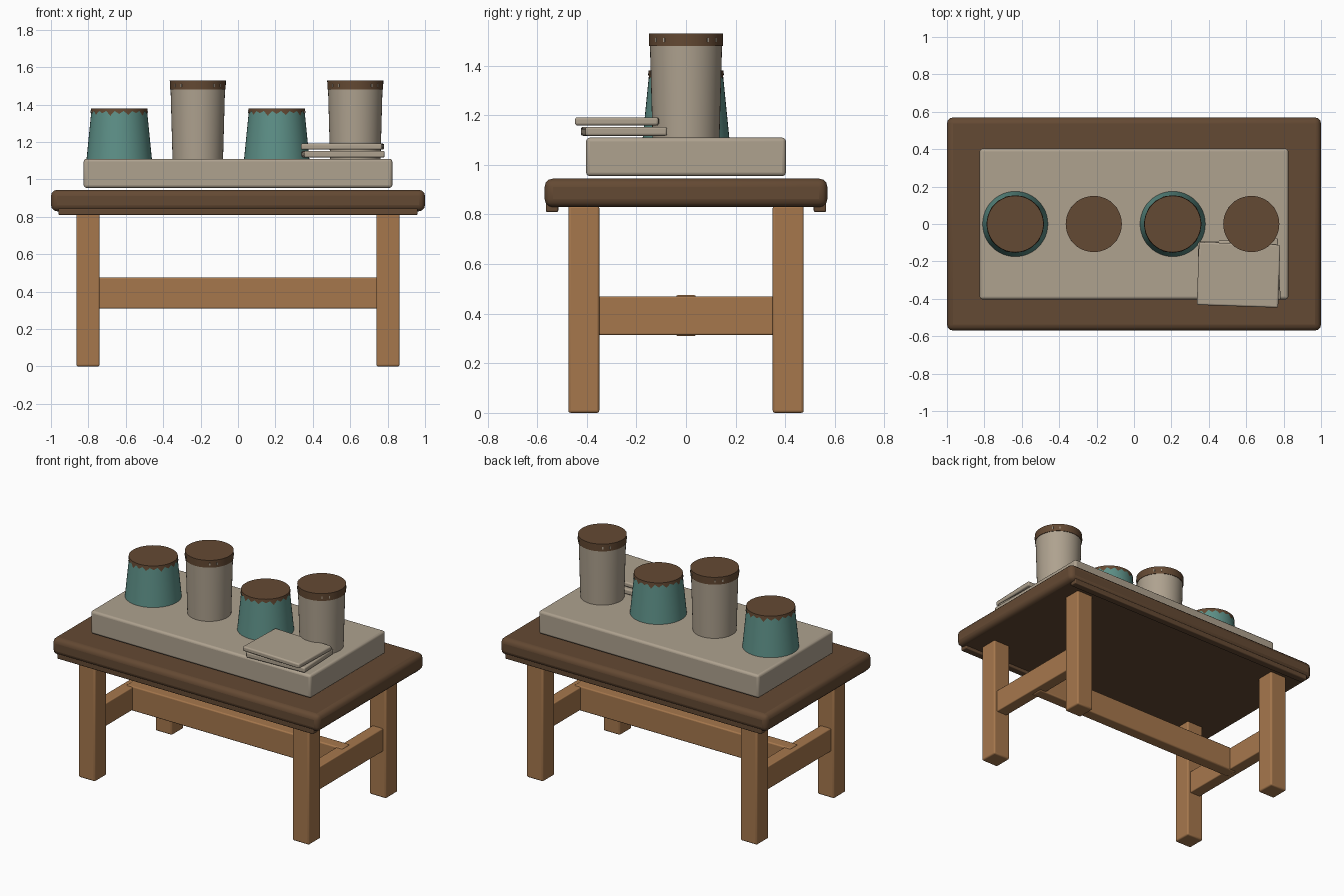
import bpy
import bmesh
from math import sin, cos, pi, radians

cube = bpy.data.objects.get("Cube")
if cube:
    bpy.data.objects.remove(cube)


def material(name, rgb):
    m = bpy.data.materials.new(name)
    m.use_nodes = True
    m.diffuse_color = (*rgb, 1)
    m.node_tree.nodes["Principled BSDF"].inputs["Base Color"].default_value = (*rgb, 1)
    return m


DARK = material("dark brown", (0.127, 0.067, 0.033))
WOOD = material("light wood", (0.38, 0.185, 0.073))
BEIGE = material("beige", (0.425, 0.36, 0.275))
TEAL = material("teal", (0.11, 0.28, 0.245))


def finish(name, bm, mat, location=(0, 0, 0), turn=0, bevel=0):
    bmesh.ops.recalc_face_normals(bm, faces=bm.faces)
    mesh = bpy.data.meshes.new(name)
    bm.to_mesh(mesh)
    bm.free()
    mesh.materials.append(mat)
    ob = bpy.data.objects.new(name, mesh)
    ob.location = location
    ob.rotation_euler.z = turn
    bpy.context.collection.objects.link(ob)
    if bevel:
        mod = ob.modifiers.new("rounded edges", "BEVEL")
        mod.width = bevel
        mod.segments = 3
    bpy.ops.object.select_all(action="DESELECT")
    ob.select_set(True)
    bpy.context.view_layer.objects.active = ob
    bpy.ops.object.shade_smooth_by_angle(angle=radians(35))
    return ob


def box(name, mat, centre, size, bevel, turn=0):
    bm = bmesh.new()
    bmesh.ops.create_cube(bm, size=1)
    bmesh.ops.scale(bm, vec=size, verts=bm.verts)
    return finish(name, bm, mat, centre, turn, bevel)


def frustum(name, mat, x, z0, z1, r0, r1):
    bm = bmesh.new()
    bmesh.ops.create_cone(bm, cap_ends=True, segments=48, radius1=r0,
                          radius2=r1, depth=z1 - z0)
    return finish(name, bm, mat, (x, 0, (z0 + z1) / 2))


# Table top and the trim under its long edges
box("table_top", DARK, (0, 0, 0.887), (2, 1.14, 0.115), 0.033)
for side, word in ((-1, "front"), (1, "back")):
    box(word + "_trim", DARK, (0, side * 0.54, 0.828), (1.92, 0.05, 0.036), 0.006)

# Legs and stretchers
for sx, xw in ((1, "left"), (-1, "right")):
    for sy, yw in ((-1, "front"), (1, "back")):
        box(f"{yw}_{xw}_leg", WOOD, (sx * 0.802, sy * 0.412, 0.418),
            (0.125, 0.125, 0.836), 0.01)
    box(xw + "_side_rail", WOOD, (sx * 0.802, 0, 0.392), (0.08, 0.72, 0.155), 0.006)
box("long_stretcher", WOOD, (0, 0, 0.392), (1.62, 0.08, 0.166), 0.008)

# Cushion slab
box("slab", BEIGE, (0, 0, 1.032), (1.65, 0.806, 0.155), 0.015)


# Ragged skirt hanging from the lid of a short cup
def skirt(name, x, top, radius, slope, teeth):
    bm = bmesh.new()
    drops = (0.035, 0.026, 0.04, 0.03)
    rows = []
    for i in range(teeth * 2):
        a = pi * i / teeth
        drop = 0.014 if i % 2 else drops[(i // 2) % len(drops)]
        rows.append([bm.verts.new((r * cos(a), r * sin(a), z))
                     for r, z in ((radius, top), (radius + slope * drop, top - drop))])
    for i, (t0, b0) in enumerate(rows):
        t1, b1 = rows[(i + 1) % len(rows)]
        bm.faces.new((t0, b0, b1, t1))
    bm.faces.new([r[0] for r in rows])
    return finish(name, bm, DARK, (x, 0, 0))


for x, word in ((0.207, "left"), (-0.635, "right")):
    frustum(word + "_short_cup", TEAL, x, 1.105, 1.377, 0.175, 0.148)
    skirt(word + "_short_cup_lid", x, 1.38, 0.151, 0.1, 20)

# Tall cups with banded lids and little studs on the band
for x, word in ((0.627, "left"), (-0.215, "right")):
    frustum(word + "_tall_cup", BEIGE, x, 1.105, 1.5, 0.135, 0.146)
    frustum(word + "_tall_cup_lid", DARK, x, 1.48, 1.53, 0.149, 0.15)
    for k in range(8):
        a = pi / 4 + (k // 2) * pi / 2 + (-1) ** k * radians(9)
        box(f"{word}_stud_{k + 1}", BEIGE,
            (x + 0.149 * cos(a), 0.149 * sin(a), 1.503),
            (0.005, 0.007, 0.016), 0, a)

# Two folded cloths, stacked slightly askew
box("lower_cloth", BEIGE, (0.562, -0.25, 1.135), (0.43, 0.33, 0.036), 0.009, radians(2.5))
box("upper_cloth", BEIGE, (0.559, -0.272, 1.175), (0.435, 0.336, 0.032), 0.009, radians(-2))
